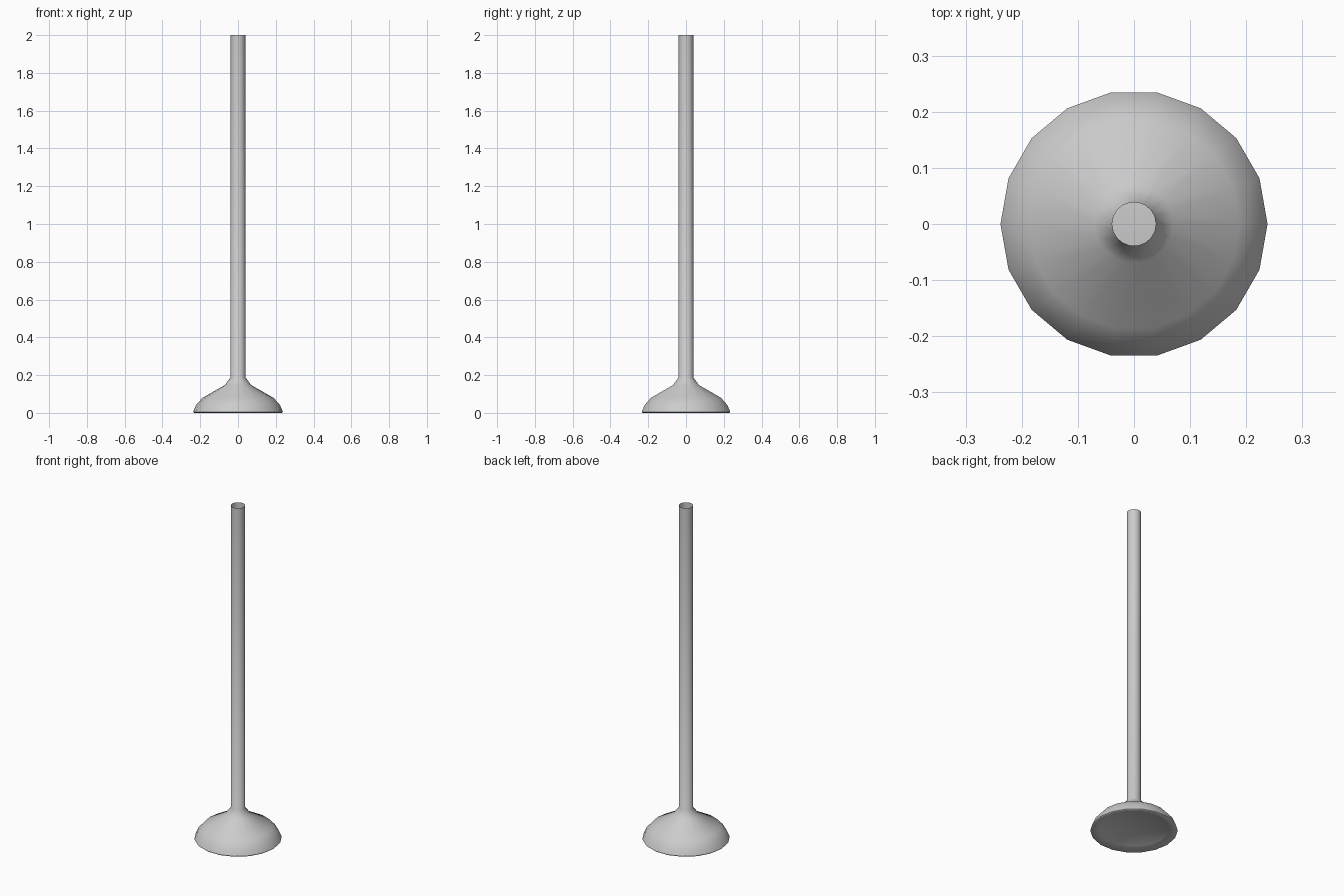
import bpy, bmesh, math

if "Cube" in bpy.data.objects:
    bpy.data.objects.remove(bpy.data.objects["Cube"])


def lathe(name, profile, sides):
    """Spin (radius, z) points round z; a zero radius closes to a single point."""
    bm = bmesh.new()
    rings = []
    for r, z in profile:
        if r == 0:
            rings.append([bm.verts.new((0, 0, z))] * sides)
        else:
            rings.append([bm.verts.new((r * math.cos(2 * math.pi * i / sides),
                                        r * math.sin(2 * math.pi * i / sides), z))
                          for i in range(sides)])
    for a, b in zip(rings, rings[1:]):
        for i in range(sides):
            j = (i + 1) % sides
            bm.faces.new(list(dict.fromkeys((b[i], b[j], a[j], a[i]))))
    mesh = bpy.data.meshes.new(name)
    bm.to_mesh(mesh)
    bm.free()
    obj = bpy.data.objects.new(name, mesh)
    bpy.context.collection.objects.link(obj)
    bpy.ops.object.select_all(action='DESELECT')
    obj.select_set(True)
    bpy.context.view_layer.objects.active = obj
    bpy.ops.object.shade_smooth_by_angle(angle=math.radians(65))
    return obj


# Open tubular handle flaring into an 18-sided bell, closed by a shallow dish below
lathe("plunger", [
    (0.039, 2.0), (0.039, 0.188), (0.07, 0.147), (0.188, 0.08), (0.222, 0.042),
    (0.238, 0.005), (0.233, 0.0), (0.19, 0.015), (0.1, 0.035), (0, 0.04)], 18)
